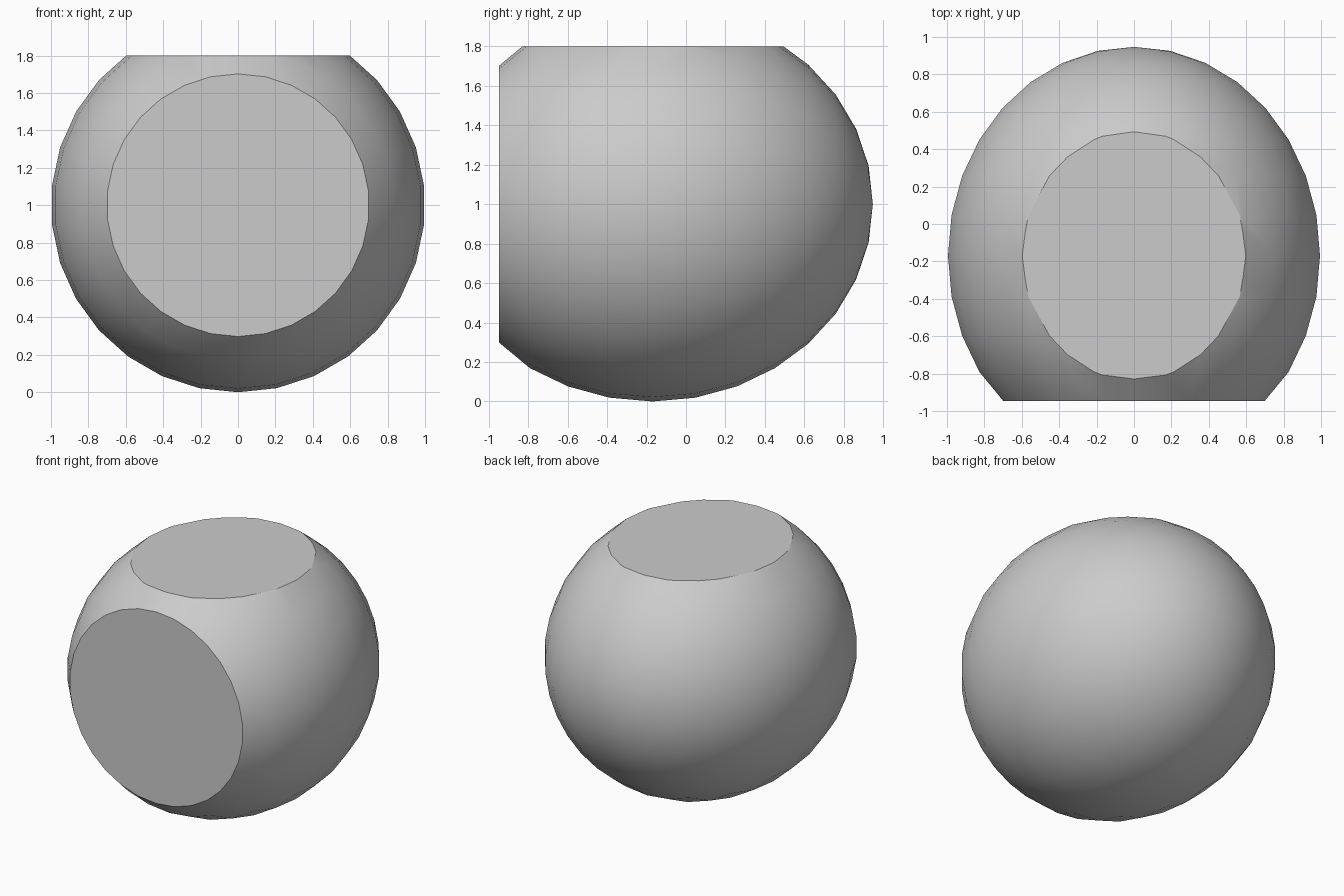
import bpy, bmesh
from math import sin, cos, radians, tau

cube = bpy.data.objects.get("Cube")
if cube:
    bpy.data.objects.remove(cube)

CENTRE_Y, LENGTH, SIDES = -0.17, 1.117, 30
FRONT_Y, TOP_Z = -0.947, 1.8

grey = bpy.data.materials.new("plain grey")
grey.use_nodes = True
grey.diffuse_color = (0.6, 0.6, 0.6, 1)
grey.node_tree.nodes["Principled BSDF"].inputs["Base Color"].default_value = (0.6, 0.6, 0.6, 1)

bm = bmesh.new()


def ring(y, r):
    return [bm.verts.new((r * sin(tau * i / SIDES), y, 1 + r * cos(tau * i / SIDES)))
            for i in range(SIDES)]


# Stretched ball, turned about the front-to-back axis
rings = []
for step in range(-4, 8):
    a = radians(11.25 * step)
    rings.append(ring(CENTRE_Y + LENGTH * sin(a), cos(a)))
for a, b in zip(rings, rings[1:]):
    for i in range(SIDES):
        j = (i + 1) % SIDES
        bm.faces.new((a[i], a[j], b[j], b[i]))
pole = bm.verts.new((0, CENTRE_Y + LENGTH, 1))
for i in range(SIDES):
    bm.faces.new((rings[-1][i], rings[-1][(i + 1) % SIDES], pole))

# Flat front disc
for v in rings[0]:
    v.co.y = FRONT_Y
    v.co.x *= 0.702 / cos(radians(45))
    v.co.z = 1 + (v.co.z - 1) * 0.702 / cos(radians(45))
bm.faces.new(rings[0])

# Flat top, sliced off and closed
cut = bmesh.ops.bisect_plane(bm, geom=bm.verts[:] + bm.edges[:] + bm.faces[:],
                             plane_co=(0, 0, TOP_Z), plane_no=(0, 0, 1), clear_outer=True)
rim = [e for e in cut["geom_cut"] if isinstance(e, bmesh.types.BMEdge)]
bmesh.ops.contextual_create(bm, geom=rim)
bmesh.ops.recalc_face_normals(bm, faces=bm.faces[:])

mesh = bpy.data.meshes.new("rounded_body")
bm.to_mesh(mesh)
bm.free()
mesh.materials.append(grey)
body = bpy.data.objects.new("rounded_body", mesh)
bpy.context.collection.objects.link(body)

# Smooth ball with crisp edges around both flats
bpy.ops.object.select_all(action="DESELECT")
body.select_set(True)
bpy.context.view_layer.objects.active = body
bpy.ops.object.shade_smooth_by_angle(angle=radians(28))
